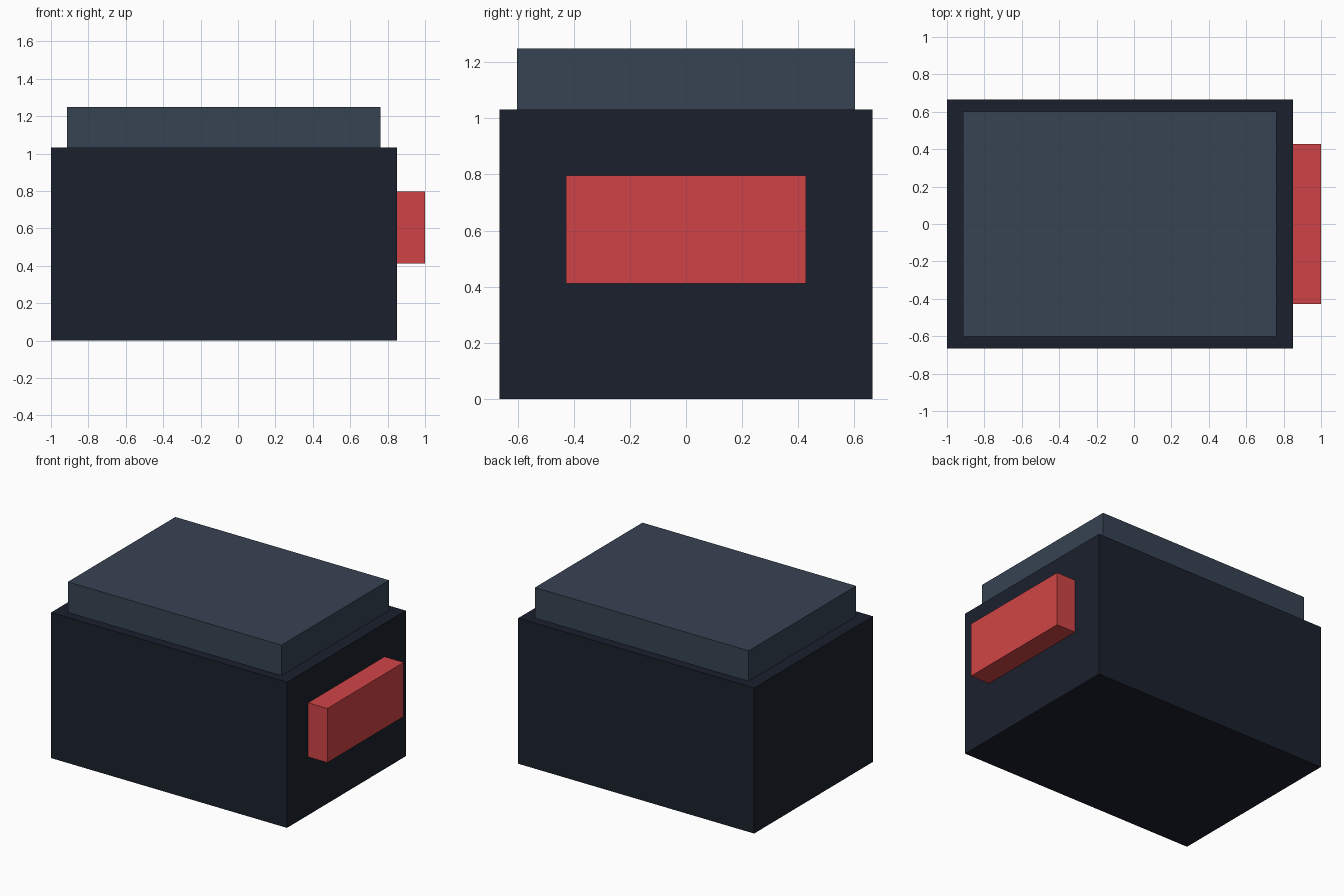
import bpy

if "Cube" in bpy.data.objects:
    bpy.data.objects.remove(bpy.data.objects["Cube"])


def srgb(hex_code):
    """Hex colour to linear RGBA."""
    vals = [int(hex_code[i:i + 2], 16) / 255 for i in (0, 2, 4)]
    return [v / 12.92 if v <= 0.04045 else ((v + 0.055) / 1.055) ** 2.4 for v in vals] + [1.0]


def material(name, hex_code):
    mat = bpy.data.materials.new(name)
    mat.diffuse_color = srgb(hex_code)
    mat.use_nodes = True
    mat.node_tree.nodes["Principled BSDF"].inputs["Base Color"].default_value = mat.diffuse_color
    return mat


def box(name, x, y_half, z, mat):
    """Box from x range, half depth about y = 0, and z range."""
    bpy.ops.mesh.primitive_cube_add(
        size=1, location=((x[0] + x[1]) / 2, 0, (z[0] + z[1]) / 2))
    obj = bpy.context.object
    obj.name = name
    obj.scale = (x[1] - x[0], 2 * y_half, z[1] - z[0])
    bpy.ops.object.transform_apply(location=False, rotation=False, scale=True)
    obj.data.materials.append(mat)
    return obj


# Main dark housing
box("housing", (-1.0, 0.85), 0.665, (0.0, 1.032), material("dark_navy", "1a202c"))

# Inset raised lid
box("lid", (-0.913, 0.763), 0.602, (1.032, 1.248), material("slate", "374352"))

# Red block on the right end
box("end_block", (0.85, 1.0), 0.428, (0.412, 0.796), material("red", "d04446"))
